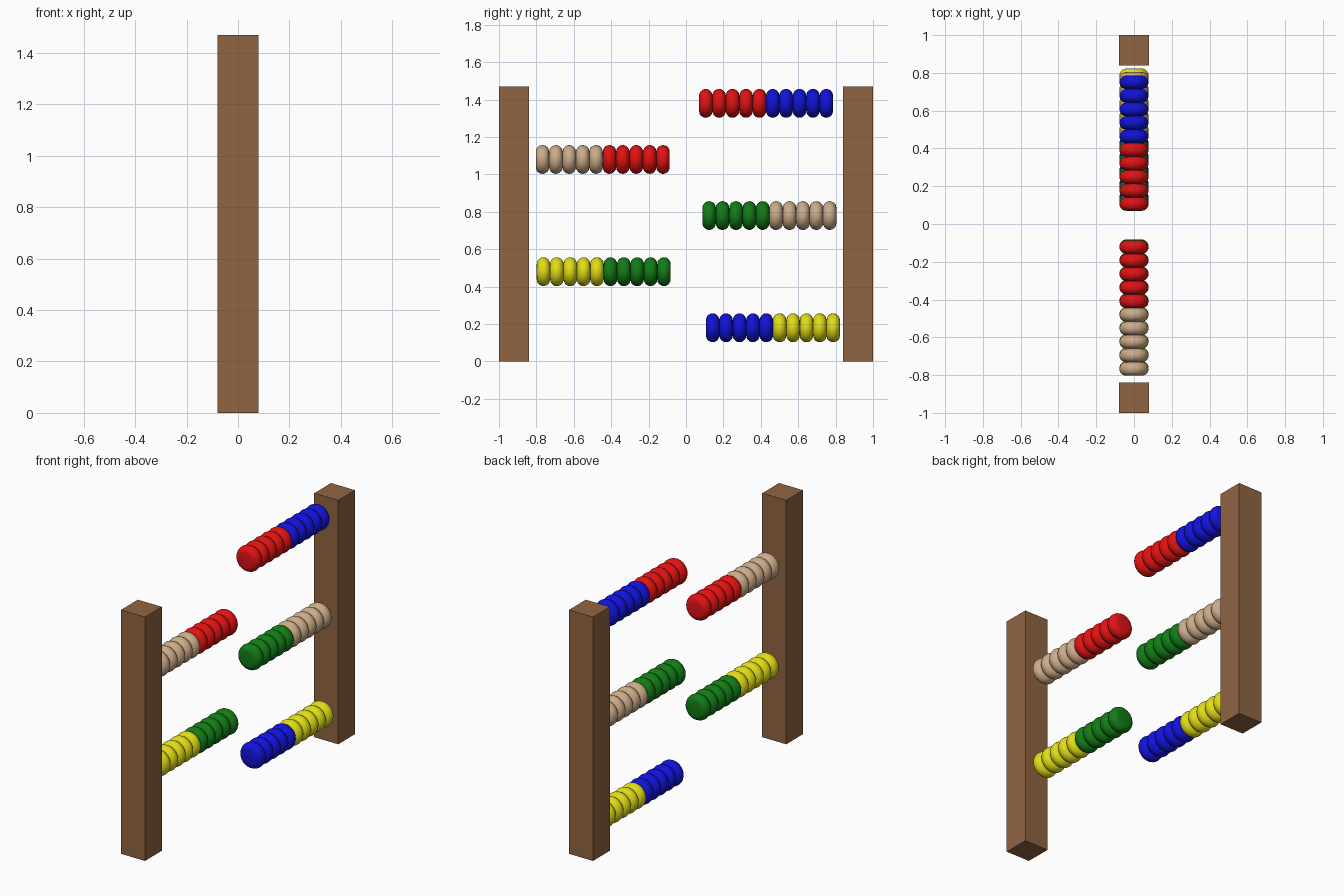
import bpy, bmesh, math
from mathutils import Matrix

if "Cube" in bpy.data.objects:
    bpy.data.objects.remove(bpy.data.objects["Cube"])


def material(name, rgb):
    m = bpy.data.materials.new(name)
    m.diffuse_color = (*rgb, 1)
    m.use_nodes = True
    m.node_tree.nodes["Principled BSDF"].inputs["Base Color"].default_value = m.diffuse_color
    return m


MATS = {
    "red": material("red", (0.75, 0.006, 0.006)),
    "blue": material("blue", (0.006, 0.006, 0.70)),
    "green": material("green", (0.006, 0.20, 0.008)),
    "yellow": material("yellow", (0.75, 0.72, 0.008)),
    "tan": material("tan", (0.60, 0.41, 0.25)),
    "wood": material("brown wood", (0.28, 0.13, 0.055)),
}

# Upright wooden posts
POST_W, POST_H = 0.16, 1.47
for side, name in ((-1, "front_post"), (1, "back_post")):
    bpy.ops.mesh.primitive_cube_add(size=1, location=(0, side * (1 - POST_W / 2), POST_H / 2))
    post = bpy.context.object
    post.name = name
    post.scale = (POST_W, POST_W, POST_H)
    post.data.materials.append(MATS["wood"])

# Round-rimmed bead, lathed around the y axis
BEAD_R, PITCH = 0.077, 0.0716
HALF = PITCH / 2


def bead_mesh(color):
    bm = bmesh.new()
    pts = [(0, -HALF)]
    for i in range(11):
        a = -math.pi / 2 + math.pi * i / 10
        pts.append((BEAD_R - HALF + HALF * math.cos(a), HALF * math.sin(a)))
    pts.append((0, HALF))
    verts = [bm.verts.new((r, y, 0)) for r, y in pts]
    edges = [bm.edges.new(p) for p in zip(verts, verts[1:])]
    bmesh.ops.spin(bm, geom=verts + edges, cent=(0, 0, 0), axis=(0, 1, 0),
                   angle=math.tau, steps=32, use_duplicate=False)
    bmesh.ops.remove_doubles(bm, verts=bm.verts[:], dist=1e-5)
    bmesh.ops.recalc_face_normals(bm, faces=bm.faces[:])
    for f in bm.faces:
        f.smooth = True
    me = bpy.data.meshes.new(color + "_bead")
    bm.to_mesh(me)
    bm.free()
    me.materials.append(MATS[color])
    return me


BEADS = {c: bead_mesh(c) for c in ("red", "blue", "green", "yellow", "tan")}

# Rows of ten beads: start y, height, first five colour, last five colour
ROWS = [
    (0.107, 0.18, "blue", "yellow"),
    (-0.798, 0.48, "yellow", "green"),
    (0.088, 0.78, "green", "tan"),
    (-0.803, 1.08, "tan", "red"),
    (0.070, 1.38, "red", "blue"),
]
for row, (y0, z, first, last) in enumerate(ROWS, 1):
    for i in range(10):
        color = first if i < 5 else last
        bead = bpy.data.objects.new(f"row_{row}_{color}_bead_{i + 1}", BEADS[color])
        bead.location = (0, y0 + HALF + i * PITCH, z)
        bpy.context.collection.objects.link(bead)
